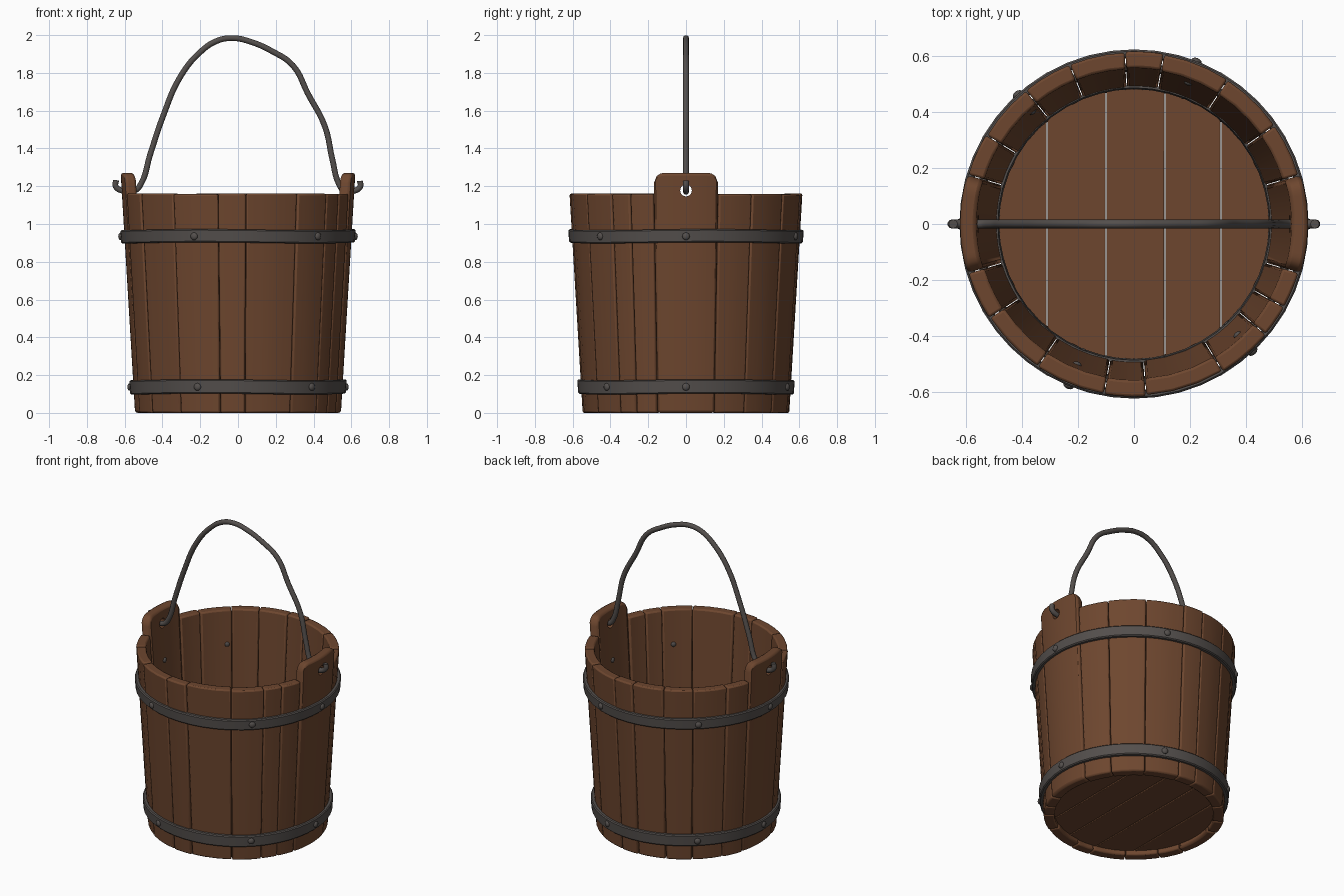
import bpy, bmesh, math, random
from math import sin, cos, radians, pi

if "Cube" in bpy.data.objects:
    bpy.data.objects.remove(bpy.data.objects["Cube"])

random.seed(4)


def material(name, rgb):
    m = bpy.data.materials.new(name)
    m.diffuse_color = (*rgb, 1)
    m.use_nodes = True
    m.node_tree.nodes["Principled BSDF"].inputs["Base Color"].default_value = m.diffuse_color
    return m


WOOD = material("brown wood", (0.155, 0.062, 0.028))
IRON = material("dark iron", (0.088, 0.078, 0.073))


def outer(z):
    return 0.545 + 0.06 * z


def inner(z):
    return 0.48 + 0.065 * z


def finish(name, bm, mat, bevel=0, angle=35):
    bmesh.ops.recalc_face_normals(bm, faces=bm.faces)
    me = bpy.data.meshes.new(name)
    bm.to_mesh(me)
    bm.free()
    ob = bpy.data.objects.new(name, me)
    bpy.context.collection.objects.link(ob)
    me.materials.append(mat)
    bpy.ops.object.select_all(action='DESELECT')
    ob.select_set(True)
    bpy.context.view_layer.objects.active = ob
    bpy.ops.object.shade_smooth_by_angle(angle=radians(angle))
    if bevel:
        b = ob.modifiers.new("soft edges", 'BEVEL')
        b.width, b.segments, b.limit_method = bevel, 2, 'ANGLE'
        b.angle_limit = radians(45)
    return ob


def stave(name, a0, a1, cols, top, bevel, shift=0):
    """Curved board between two angles; top(u) gives its height, u in -1..1."""
    bm = bmesh.new()
    rings = []
    for i in range(cols + 1):
        u = 2 * i / cols - 1
        a = radians(a0 + (a1 - a0) * i / cols)
        h = top(u)
        rings.append([bm.verts.new((r * cos(a), r * sin(a), z)) for r, z in (
            (outer(0) + shift, 0), (outer(h) + shift, h),
            (inner(h) + shift, h), (inner(0) + shift, 0))])
    for p, q in zip(rings, rings[1:]):
        for k in range(4):
            n = (k + 1) % 4
            bm.faces.new((p[k], q[k], q[n], p[n]))
    bm.faces.new(rings[0])
    bm.faces.new(rings[-1][::-1])
    return finish(name, bm, WOOD, bevel)


def lug_top(u):
    """Raised board with rounded shoulders."""
    d = max(0, abs(u) - 0.68) / 0.32
    return 1.27 - 0.055 * (1 - math.sqrt(max(0, 1 - d * d)))


# Wall staves, the two wider ones carry the handle
joints = [-16.5, 16.5, 35, 57, 80, 93, 112, 129, 149, 163.5, 196.5,
          213, 236, 260, 274, 301, 320, 331, 343.5]
lugs = []
for i, (a0, a1) in enumerate(zip(joints, joints[1:])):
    if a1 - a0 > 30:
        lugs.append(stave("handle_stave", a0 + .15, a1 - .15, 20, lug_top, 0.014))
    else:
        h = 1.16 + random.uniform(-0.004, 0.003)
        stave("wall_stave", a0 + .15, a1 - .15, 3, lambda u: h, 0.009,
              random.uniform(-0.003, 0.003))

# Holes for the handle
bpy.ops.mesh.primitive_cylinder_add(vertices=20, radius=0.031, depth=1.6,
                                    location=(0, 0, 1.177), rotation=(0, pi / 2, 0))
cutter = bpy.context.object
cutter.name = "hole_cutter"
cutter.hide_render = True
cutter.hide_set(True)
cutter.data.materials.append(WOOD)
for lug in lugs:
    m = lug.modifiers.new("handle hole", 'BOOLEAN')
    m.object, m.operation, m.solver = cutter, 'DIFFERENCE', 'EXACT'

# Floor planks trimmed to the round wall
R = 0.487
edges = [-R, -0.31, -0.10, 0.11, 0.31, R]
for x0, x1 in zip(edges, edges[1:]):
    x0, x1 = x0 + 0.002, x1 - 0.002
    xs = [x0 + (x1 - x0) * i / 10 for i in range(11)]
    pts = [(x, -math.sqrt(R * R - x * x)) for x in xs]
    pts += [(x, -y) for x, y in reversed(pts)]
    bm = bmesh.new()
    face = bm.faces.new([bm.verts.new((x, y, 0.03)) for x, y in pts])
    up = bmesh.ops.extrude_face_region(bm, geom=[face])
    bmesh.ops.translate(bm, vec=(0, 0, 0.05),
                        verts=[v for v in up["geom"] if isinstance(v, bmesh.types.BMVert)])
    finish("floor_plank", bm, WOOD, 0.004)


def hoop(name, profile, wobble=0.0):
    """Closed (radius, z) profile turned around the z axis."""
    n = 48
    bm = bmesh.new()
    rings = []
    for i in range(n):
        a = 2 * pi * i / n
        dz = wobble * sin(3 * a + 1)
        rings.append([bm.verts.new((r * cos(a), r * sin(a), z + dz)) for r, z in profile])
    for i in range(n):
        p, q = rings[i], rings[(i + 1) % n]
        for k in range(len(profile)):
            j = (k + 1) % len(profile)
            bm.faces.new((p[k], q[k], q[j], p[j]))
    return finish(name, bm, IRON)


# Iron hoops with rivets through the wall
for name, z0, z1 in (("lower_hoop", 0.10, 0.175), ("upper_hoop", 0.90, 0.97)):
    t, c = 0.020, 0.006
    hoop(name, [(outer(z0) - .006, z0), (outer(z0) + t - c, z0), (outer(z0) + t, z0 + c),
                (outer(z1) + t, z1 - c), (outer(z1) + t - c, z1), (outer(z1) - .006, z1)], 0.003)
    zm = (z0 + z1) / 2
    for deg in (0, 69, 132, 180, 248, 313):
        a = radians(deg)
        for part, r, size in (("rivet", outer(zm) + t, 0.020),
                              ("rivet_end", inner(zm), 0.016)):
            bpy.ops.mesh.primitive_uv_sphere_add(
                segments=12, ring_count=8, radius=size,
                location=(r * cos(a), r * sin(a), zm), rotation=(0, 0, a))
            ob = bpy.context.object
            ob.name = part
            ob.scale.x = 0.65
            ob.data.materials.append(IRON)
            bpy.ops.object.shade_smooth()

# Thin iron ring inside, above the floor
hoop("inner_ring", [(0.481, 0.10), (0.492, 0.10), (0.496, 0.17), (0.486, 0.17)])

# Bent wire handle with hooked ends
path = [(-.645, 1.232), (-.648, 1.20), (-.615, 1.177), (-.545, 1.178), (-.515, 1.21),
        (-.465, 1.368), (-.397, 1.57), (-.307, 1.777), (-.20, 1.91), (-.11, 1.97),
        (-.026, 1.984), (.063, 1.966), (.18, 1.915), (.29, 1.84), (.37, 1.69),
        (.46, 1.517), (.50, 1.34), (.535, 1.21), (.56, 1.178), (.62, 1.177),
        (.648, 1.20), (.645, 1.228)]
cu = bpy.data.curves.new("handle", 'CURVE')
cu.dimensions = '3D'
cu.bevel_depth, cu.bevel_resolution, cu.use_fill_caps = 0.016, 3, True
cu.resolution_u = 5
sp = cu.splines.new('BEZIER')
sp.bezier_points.add(len(path) - 1)
for p, (x, z) in zip(sp.bezier_points, path):
    p.co = (x, 0, z)
    p.handle_left_type = p.handle_right_type = 'AUTO'
handle = bpy.data.objects.new("handle", cu)
bpy.context.collection.objects.link(handle)
cu.materials.append(IRON)
bpy.ops.object.select_all(action='DESELECT')
handle.select_set(True)
bpy.context.view_layer.objects.active = handle
bpy.ops.object.convert(target='MESH')
bpy.ops.object.shade_smooth_by_angle(angle=radians(40))
